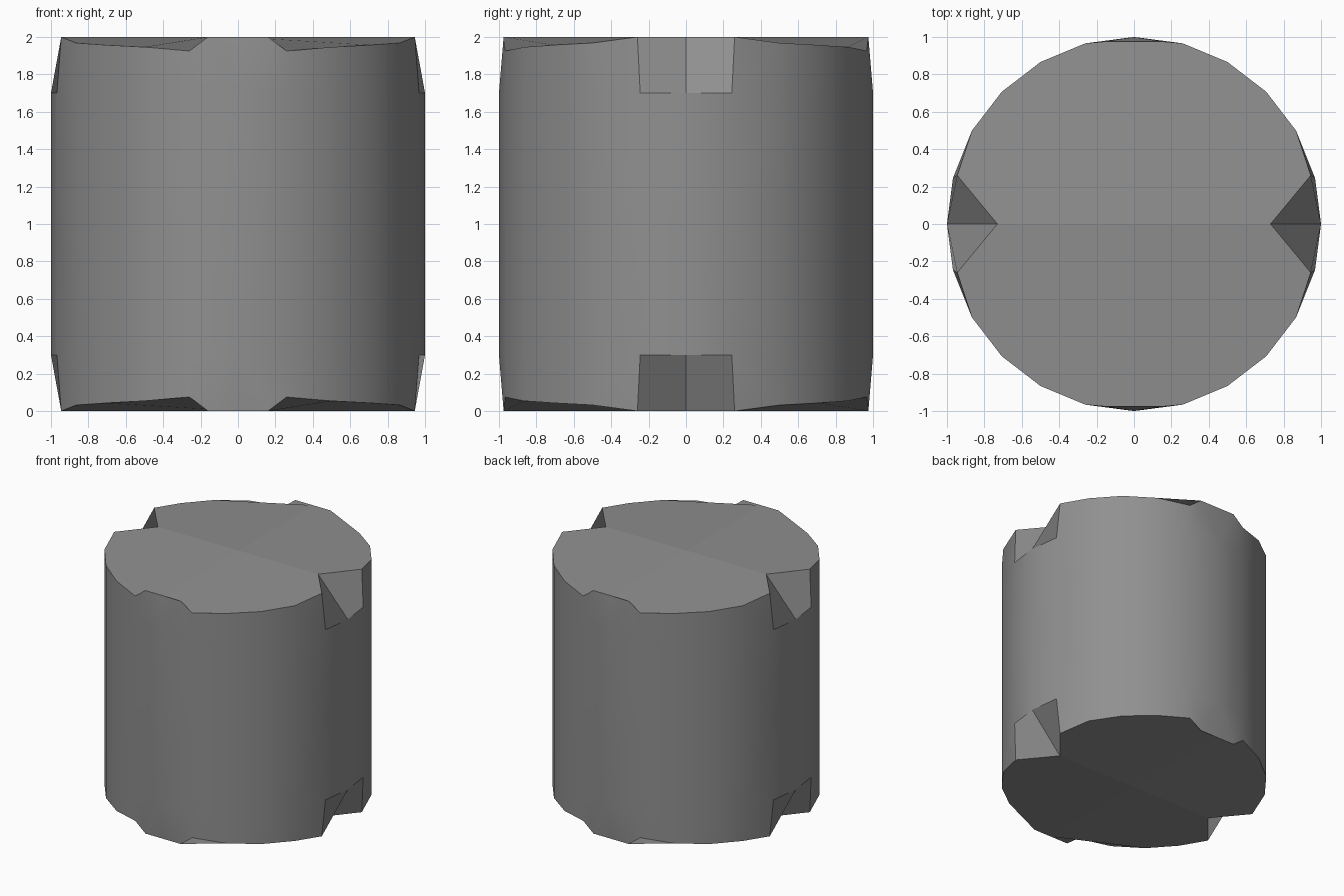
import bpy, bmesh
from math import radians

if "Cube" in bpy.data.objects:
    bpy.data.objects.remove(bpy.data.objects["Cube"])

# One eighth of the notched drum, mirrored about its centre (z = 1)
ring = [(1, 0), (0.968, 0.245), (0.866, 0.5), (0.707, 0.707),
        (0.5, 0.866), (0.259, 0.966), (0, 1)]
rim_xyz = [(0.945, 0.26, 1), (0.866, 0.5, 0.968), (0.707, 0.707, 0.957),
           (0.5, 0.866, 0.946), (0.26, 0.966, 0.925),
           (0.16, 0.975, 1), (0, 0.975, 1)]

bm = bmesh.new()
mid = [bm.verts.new((x, y, 0)) for x, y in ring]
shoulder = [bm.verts.new((x, y, 0.7)) for x, y in ring]
rim = [bm.verts.new(p) for p in rim_xyz]
centre = bm.verts.new((0, 0, 1))
notch = bm.verts.new((0.73, 0, 1))

# Straight wall
for i in range(6):
    bm.faces.new((mid[i], mid[i + 1], shoulder[i + 1], shoulder[i]))
# Wall up to the uneven rim
for i in range(4):
    bm.faces.new((shoulder[i + 1], shoulder[i + 2], rim[i + 1], rim[i]))
bm.faces.new((shoulder[5], shoulder[6], rim[5], rim[4]))
bm.faces.new((shoulder[6], rim[6], rim[5]))
# Side notch, one warped four-sided face
side = bm.faces.new((shoulder[0], shoulder[1], rim[0], notch))
# End cap, one slightly warped face per quarter
cap = bm.faces.new([centre, notch] + rim)
for edge in list(side.edges) + list(cap.edges):
    edge.smooth = False

mesh = bpy.data.meshes.new("notched_drum")
bm.to_mesh(mesh)
bm.free()
drum = bpy.data.objects.new("notched_drum", mesh)
drum.location.z = 1
bpy.context.collection.objects.link(drum)

# Dark grey finish
grey = bpy.data.materials.new("dark_grey")
grey.diffuse_color = (0.28, 0.28, 0.28, 1)
grey.use_nodes = True
grey.node_tree.nodes["Principled BSDF"].inputs["Base Color"].default_value = grey.diffuse_color
mesh.materials.append(grey)

mirror = drum.modifiers.new("mirror", 'MIRROR')
mirror.use_axis = (True, True, True)
bpy.context.view_layer.objects.active = drum
drum.select_set(True)
bpy.ops.object.modifier_apply(modifier="mirror")
bpy.ops.object.shade_smooth_by_angle(angle=radians(30))
